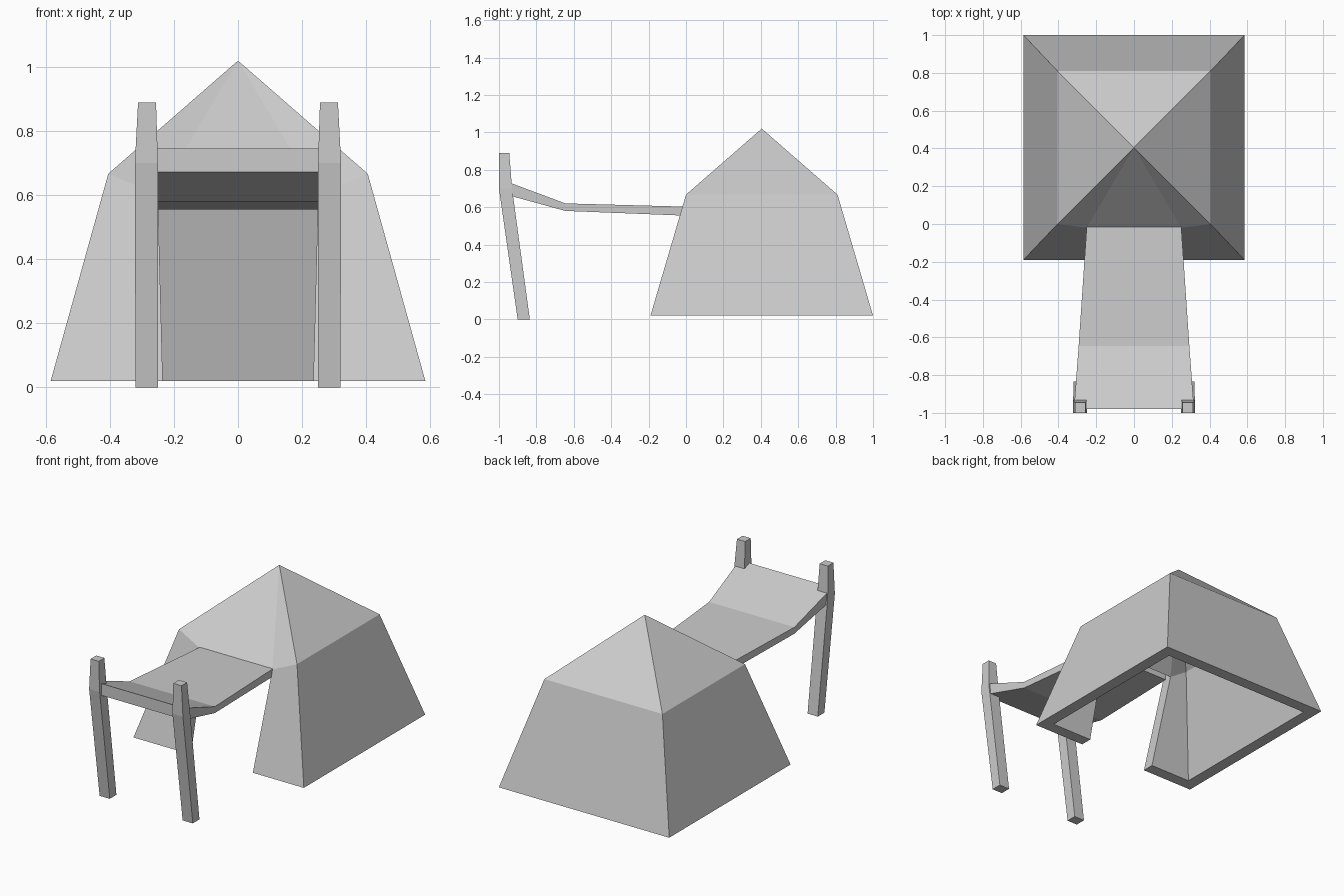
import bpy, bmesh

if "Cube" in bpy.data.objects:
    bpy.data.objects.remove(bpy.data.objects["Cube"])


def make(name, verts, faces):
    mesh = bpy.data.meshes.new(name)
    mesh.from_pydata(verts, [], faces)
    bm = bmesh.new()
    bm.from_mesh(mesh)
    bmesh.ops.recalc_face_normals(bm, faces=bm.faces)
    bm.to_mesh(mesh)
    bm.free()
    obj = bpy.data.objects.new(name, mesh)
    bpy.context.collection.objects.link(obj)
    return obj


def loft(name, sections):
    """Closed bar through a row of four-point sections."""
    verts = [p for s in sections for p in s]
    n = len(sections)
    faces = [(0, 1, 2, 3), tuple(range(4 * n - 4, 4 * n))]
    for i in range(n - 1):
        for j in range(4):
            k = (j + 1) % 4
            faces.append((4*i + j, 4*i + k, 4*i + 4 + k, 4*i + 4 + j))
    return make(name, verts, faces)


CY = 0.405  # tent centre along y


def tent_layer(base, eave, ze, apex, door_z):
    """Base corners, eave corners, door feet, door tops, apex."""
    corners = [(-1, -1), (1, -1), (1, 1), (-1, 1)]
    zb = 0.02
    v = [(sx * (base - 0.01), CY + sy * base, zb) for sx, sy in corners]
    v += [(sx * eave, CY + sy * eave, ze) for sx, sy in corners]
    t = (door_z - zb) / (ze - zb)
    yt = CY - (base + (eave - base) * t)
    v += [(-0.235, CY - base, zb), (0.235, CY - base, zb)]
    v += [(-0.25, yt, door_z), (0.25, yt, door_z), (0, CY, apex)]
    return v


# Tent: outer and inner skins joined along the base rim and doorway
skin = [(1, 2, 6, 5), (2, 3, 7, 6), (3, 0, 4, 7), (0, 8, 10, 4), (9, 1, 5, 11),
        (5, 6, 12), (6, 7, 12), (7, 4, 12),
        (4, 10, 12), (10, 11, 12), (11, 5, 12)]
rim = [8, 0, 3, 2, 1, 9, 11, 10]
outer = tent_layer(0.595, 0.405, 0.667, 1.02, 0.60)
inner = tent_layer(0.522, 0.354, 0.619, 0.93, 0.555)
faces = skin + [tuple(i + 13 for i in reversed(f)) for f in skin]
for a, b in zip(rim, rim[1:] + rim[:1]):
    faces.append((a, b, b + 13, a + 13))
make("tent_shell", outer + inner, faces)

# Awning: bent slab, rows of y, half width, bottom z, top z
rows = [(-0.01, 0.25, 0.555, 0.603), (-0.645, 0.293, 0.58, 0.62),
        (-0.98, 0.318, 0.672, 0.745)]
loft("awning", [[(-w, y, b), (w, y, b), (w, y, t), (-w, y, t)]
                for y, w, b, t in rows])

# Leaning poles: rows of z, x range, y range
pole = [(0, 0.25, 0.32, -0.90, -0.835), (0.70, 0.25, 0.322, -1.0, -0.93),
        (0.89, 0.256, 0.312, -1.0, -0.945)]
for side, s in (("left", -1), ("right", 1)):
    loft(side + "_pole", [[(s*a, c, z), (s*b, c, z), (s*b, d, z), (s*a, d, z)]
                          for z, a, b, c, d in pole])
